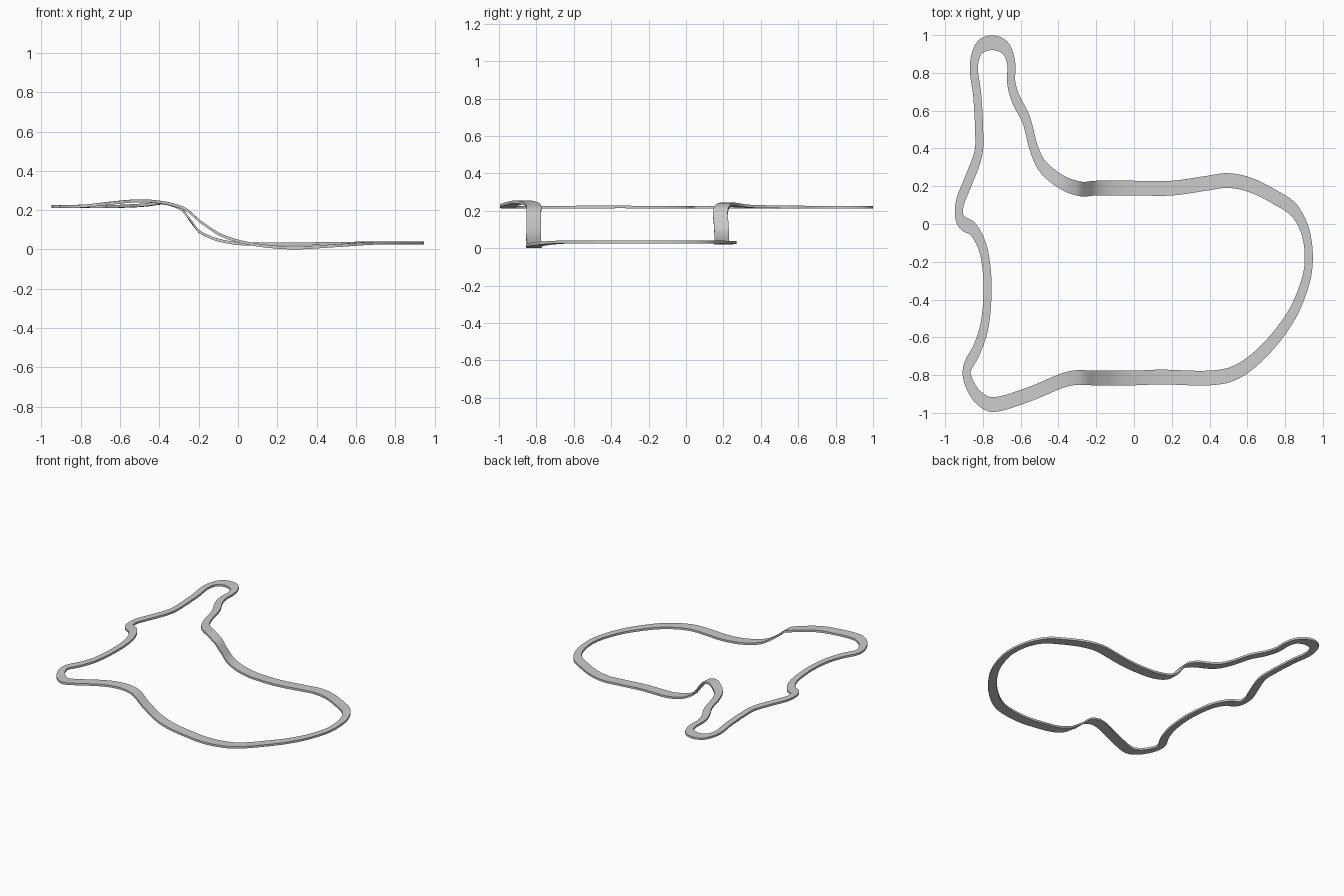
import bpy
import bmesh
import math
from mathutils import Vector

default_cube = bpy.data.objects.get("Cube")
if default_cube:
    bpy.data.objects.remove(default_cube, do_unlink=True)

HALF_WIDTH_X = 0.0215     # the band is narrower where it runs along y
HALF_WIDTH_Y = 0.039
THICKNESS = 0.015
STEPS = 6

# Centre line of the loop, counter-clockwise from the front left corner
PATH = [
    (-.73, -.955), (-.55, -.9), (-.35, -.82), (-.2, -.815), (0, -.815),
    (.15, -.81), (.4, -.815), (.55, -.78), (.7, -.66), (.83, -.49),
    (.9, -.33), (.925, -.2), (.91, -.05), (.85, .07), (.75, .14),
    (.62, .205), (.5, .23), (.38, .215), (.2, .19), (0, .19),
    (-.2, .19), (-.28, .185), (-.38, .22), (-.48, .3), (-.53, .4),
    (-.57, .55), (-.625, .66), (-.65, .75), (-.65, .85), (-.68, .93),
    (-.75, .96), (-.82, .93), (-.848, .83), (-.83, .68), (-.82, .5),
    (-.825, .37), (-.88, .22), (-.92, .12), (-.925, .04), (-.9, 0),
    (-.855, -.025), (-.81, -.1), (-.785, -.2), (-.775, -.35),
    (-.79, -.53), (-.83, -.66), (-.885, -.77), (-.865, -.86), (-.81, -.93),
]

# Height of the underside along x, for the front and the back ramp
FRONT_RAMP = [(-.8, .212), (-.65, .228), (-.5, .24), (-.38, .23), (-.27, .2),
              (-.2, .14), (-.1, .072), (0, .035), (.12, .012), (.28, 0),
              (.5, .012), (.7, .025)]
BACK_RAMP = [(-.6, .212), (-.48, .218), (-.37, .228), (-.29, .2), (-.25, .15),
             (-.2, .085), (-.12, .045), (0, .022), (.2, .02), (.7, .025)]


def spline(a, b, c, d, t):
    """Catmull-Rom curve between b and c."""
    return ((b * 2) + (c - a) * t + (a * 2 - b * 5 + c * 4 - d) * t ** 2
            + (b * 3 - a - c * 3 + d) * t ** 3) / 2


def height(ramp, x):
    """Smoothly interpolated height, level beyond both ends."""
    if x <= ramp[0][0]:
        return ramp[0][1]
    for i in range(len(ramp) - 1):
        (left, low), (right, high) = ramp[i], ramp[i + 1]
        if x <= right:
            before = ramp[max(i - 1, 0)][1]
            after = ramp[min(i + 2, len(ramp) - 1)][1]
            return spline(before, low, high, after, (x - left) / (right - left))
    return ramp[-1][1]


def centre_line():
    """Resample the closed path into a smooth loop of points."""
    points = [Vector(p) for p in PATH]
    count = len(points)
    loop = []
    for i in range(count):
        corners = [points[(i + k) % count] for k in (-1, 0, 1, 2)]
        loop += [spline(*corners, s / STEPS) for s in range(STEPS)]
    return loop


def build_band(name, material):
    """Sweep a flat rectangular section around the loop."""
    bm = bmesh.new()
    loop = centre_line()
    count = len(loop)
    sections = []
    for i, point in enumerate(loop):
        along = loop((i + 1) % count) if callable(loop) else loop[(i + 1) % count]
        tangent = along - loop[i - 1]
        side = Vector((tangent.y / HALF_WIDTH_Y, -tangent.x / HALF_WIDTH_X))
        side.normalize()
        offset = Vector((side.x * HALF_WIDTH_X, side.y * HALF_WIDTH_Y))
        ramp = FRONT_RAMP if point.y < -.3 else BACK_RAMP
        bottom = max(height(ramp, point.x), 0)
        outer, inner = point + offset, point - offset
        sections.append([
            bm.verts.new((outer.x, outer.y, bottom)),
            bm.verts.new((outer.x, outer.y, bottom + THICKNESS)),
            bm.verts.new((inner.x, inner.y, bottom + THICKNESS)),
            bm.verts.new((inner.x, inner.y, bottom)),
        ])
    for i, section in enumerate(sections):
        following = sections[(i + 1) % count]
        for k in range(4):
            n = (k + 1) % 4
            bm.faces.new((section[k], following[k], following[n], section[n]))
    bmesh.ops.recalc_face_normals(bm, faces=bm.faces)
    mesh = bpy.data.meshes.new(name)
    bm.to_mesh(mesh)
    bm.free()
    mesh.materials.append(material)
    band = bpy.data.objects.new(name, mesh)
    bpy.context.collection.objects.link(band)
    return band


def make_material(name, colour):
    material = bpy.data.materials.new(name)
    material.use_nodes = True
    material.diffuse_color = colour
    shader = material.node_tree.nodes["Principled BSDF"]
    shader.inputs["Base Color"].default_value = colour
    return material


grey = make_material("light grey", (.6, .6, .6, 1))
track = build_band("track_loop", grey)

# Smooth along the loop, sharp at the edges of the band
bpy.ops.object.select_all(action="DESELECT")
track.select_set(True)
bpy.context.view_layer.objects.active = track
bpy.ops.object.shade_smooth_by_angle(angle=math.radians(30))
